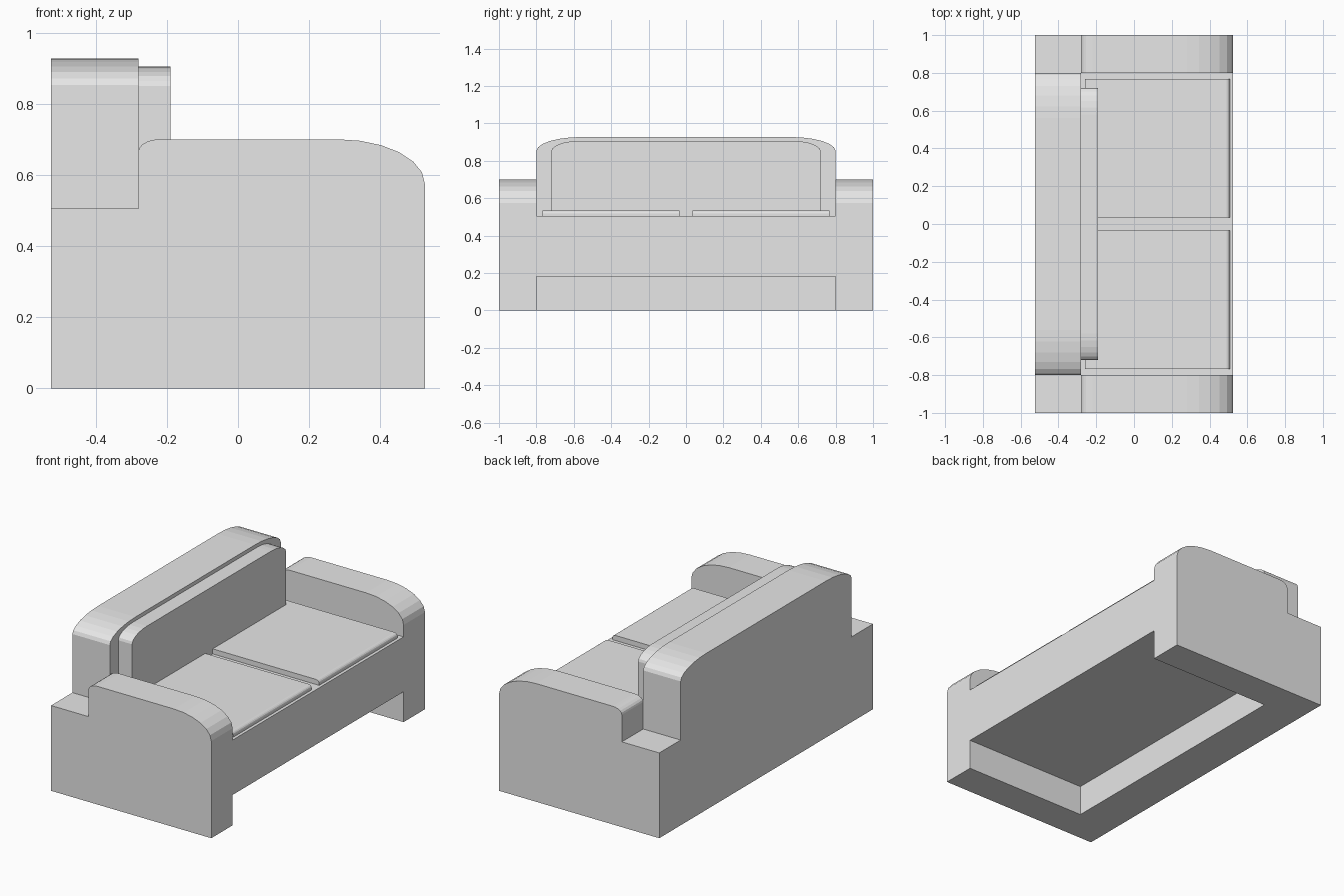
import bpy
import bmesh
from math import sin, cos, pi

cube = bpy.data.objects.get("Cube")
if cube:
    bpy.data.objects.remove(cube, do_unlink=True)

# Single upholstery colour
GREY = (0.8, 0.8, 0.8, 1.0)
fabric = bpy.data.materials.new("light grey fabric")
fabric.use_nodes = True
fabric.diffuse_color = GREY
fabric.node_tree.nodes["Principled BSDF"].inputs["Base Color"].default_value = GREY

# Shared dimensions
DEPTH = 0.525      # half depth of the whole sofa
LENGTH = 1.0       # half length
INNER = 0.8        # inner side of the arms
BACK = -0.28       # front plane of the backrest
SEAT = 0.505       # top of the seat base
FLOOR_GAP = 0.18   # underside of the seat base


def arc(cx, cz, rx, rz, start, end, steps=6):
    """Points of an elliptical arc, angles in quarter turns."""
    angles = [(start + (end - start) * i / steps) * pi / 2 for i in range(steps + 1)]
    return [(cx + rx * cos(a), cz + rz * sin(a)) for a in angles]


def prism(name, profile, axis, low, high):
    """Extrude a 2D profile (horizontal, z) along the x or y axis."""
    bm = bmesh.new()
    place = (lambda h, z: (low, h, z)) if axis == "x" else (lambda h, z: (h, low, z))
    face = bm.faces.new([bm.verts.new(place(h, z)) for h, z in profile])
    result = bmesh.ops.extrude_face_region(bm, geom=[face])
    offset = (high - low, 0, 0) if axis == "x" else (0, high - low, 0)
    moved = [v for v in result["geom"] if isinstance(v, bmesh.types.BMVert)]
    bmesh.ops.translate(bm, verts=moved, vec=offset)
    bmesh.ops.recalc_face_normals(bm, faces=bm.faces)
    mesh = bpy.data.meshes.new(name)
    bm.to_mesh(mesh)
    bm.free()
    mesh.materials.append(fabric)
    obj = bpy.data.objects.new(name, mesh)
    bpy.context.collection.objects.link(obj)
    return obj


def rounded_panel(name, half, bottom, top, rx, rz, x0, x1):
    """Upright panel with both upper corners rounded."""
    profile = [(-half, bottom), (half, bottom)]
    profile += arc(half - rx, top - rz, rx, rz, 0, 1)
    profile += arc(rx - half, top - rz, rx, rz, 1, 2)
    return prism(name, profile, "x", x0, x1)


# Arms: rounded front, small rounded rear corner, low step behind
arm = [(-DEPTH, 0), (DEPTH, 0)]
arm += arc(0.28, 0.575, 0.245, 0.125, 0, 1)
arm += arc(BACK + 0.06, 0.665, 0.06, 0.035, 1, 2, 5)
arm += [(BACK, SEAT), (-DEPTH, SEAT)]
prism("left_arm", arm, "y", INNER, LENGTH)
prism("right_arm", arm, "y", -LENGTH, -INNER)

# Seat base, open underneath, with a rear panel reaching the floor
base = [(-DEPTH, 0), (BACK, 0), (BACK, FLOOR_GAP), (DEPTH, FLOOR_GAP),
        (DEPTH, SEAT), (-DEPTH, SEAT)]
prism("seat_base", base, "y", -INNER, INNER)

# Backrest and its cushion
rounded_panel("backrest", INNER, SEAT, 0.927, 0.24, 0.075, -DEPTH, BACK)
rounded_panel("back_cushion", 0.72, SEAT, 0.905, 0.14, 0.055, BACK, -0.19)

# Two thin seat cushions with a rounded front edge
cushion = [(-0.26, SEAT), (0.507, SEAT)]
cushion += arc(0.487, 0.517, 0.02, 0.018, 0, 1, 4)
cushion += [(-0.26, 0.535)]
prism("left_seat_cushion", cushion, "y", 0.035, 0.768)
prism("right_seat_cushion", cushion, "y", -0.768, -0.035)
